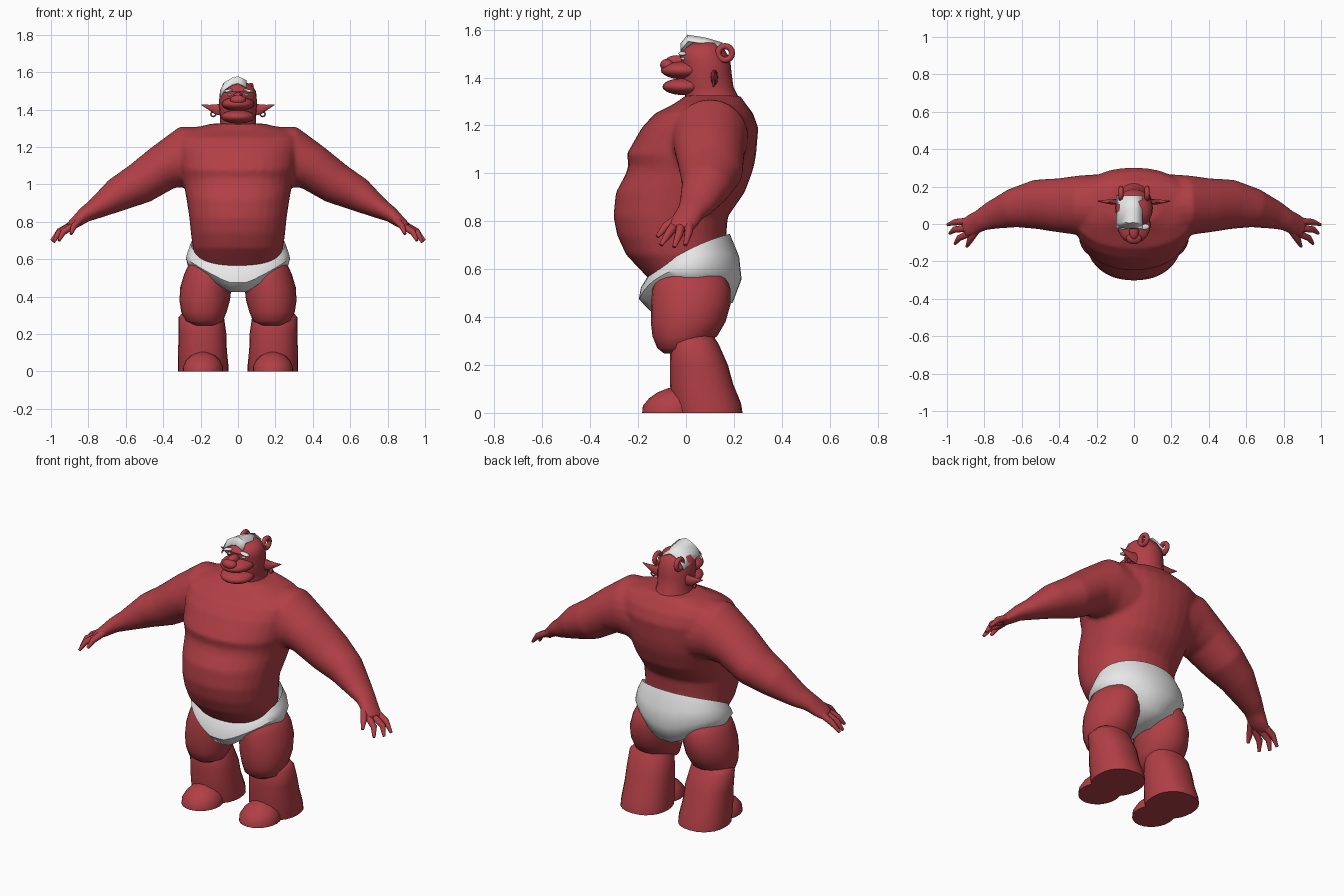
import bpy, bmesh, math
from mathutils import Vector, Matrix

if "Cube" in bpy.data.objects:
    bpy.data.objects.remove(bpy.data.objects["Cube"])


def material(name, rgb):
    m = bpy.data.materials.new(name)
    m.diffuse_color = (*rgb, 1)
    m.use_nodes = True
    m.node_tree.nodes["Principled BSDF"].inputs["Base Color"].default_value = m.diffuse_color
    return m


RED = material("red skin", (0.44, 0.05, 0.06))
WHITE = material("white cloth and hair", (0.8, 0.8, 0.8))


def loft(bm, rings, cap=True):
    rows = [[bm.verts.new(p) for p in r] for r in rings]
    n = len(rows[0])
    for a, b in zip(rows, rows[1:]):
        for i in range(n):
            bm.faces.new((a[i], a[(i + 1) % n], b[(i + 1) % n], b[i]))
    if cap:
        bm.faces.new(rows[0])
        bm.faces.new(rows[-1])


def level(bm, sections, side=1, p=1.0, n=24):
    """Stack of flat ovals: z, centre x, half width, front y, back y."""
    rings = []
    for z, cx, rx, yf, yb in sections:
        ring = []
        for i in range(n):
            a = math.tau * i / n
            c, s = math.cos(a), math.sin(a)
            c, s = (math.copysign(abs(v) ** p, v) for v in (c, s))
            ring.append((side * (cx + rx * c), (yf + yb) / 2 + (yb - yf) / 2 * s, z))
        rings.append(ring)
    loft(bm, rings)


def tube(bm, path, side=1, n=16):
    """Oval tube along a path: x, y, z, radius along y, radius across."""
    pts = [Vector(q[:3]) for q in path]
    rings = []
    for i, q in enumerate(path):
        t = (pts[min(i + 1, len(pts) - 1)] - pts[max(i - 1, 0)]).normalized()
        u = Vector((0, 1, 0))
        u = (u - t * u.dot(t)).normalized()
        v = t.cross(u)
        ring = []
        for k in range(n):
            a = math.tau * k / n
            w = pts[i] + u * q[3] * math.cos(a) + v * q[4] * math.sin(a)
            ring.append((side * w.x, w.y, w.z))
        rings.append(ring)
    loft(bm, rings)


def blob(bm, centre, radii, turn=0):
    m = Matrix.Translation(centre) @ Matrix.Rotation(turn, 4, 'Y') @ Matrix.Diagonal((*radii, 1))
    bmesh.ops.create_uvsphere(bm, u_segments=20, v_segments=12, radius=1, matrix=m)


def ring_x(bm, centre, big, small, axis='X', n=16):
    """Small closed hoop around the x or y axis."""
    rows = []
    for i in range(n + 1):
        a = math.tau * i / n
        row = []
        for k in range(8):
            b = math.tau * k / 8
            r = big + small * math.cos(b)
            h, p, q = small * math.sin(b), r * math.cos(a), r * math.sin(a)
            d = Vector((h, p, q)) if axis == 'X' else Vector((p, h, q))
            row.append(Vector(centre) + d)
        rows.append(row)
    loft(bm, rows, cap=False)
    bmesh.ops.remove_doubles(bm, verts=bm.verts, dist=1e-5)


def make(name, bm, mat, voxel=0, smooth=4):
    bmesh.ops.recalc_face_normals(bm, faces=bm.faces)
    me = bpy.data.meshes.new(name)
    bm.to_mesh(me)
    bm.free()
    me.materials.append(mat)
    me.shade_smooth()
    me.set_sharp_from_angle(angle=math.radians(50))
    ob = bpy.data.objects.new(name, me)
    bpy.context.collection.objects.link(ob)
    if voxel:
        r = ob.modifiers.new("blend", 'REMESH')
        r.mode, r.voxel_size, r.use_smooth_shade = 'VOXEL', voxel, True
        s = ob.modifiers.new("soften", 'SMOOTH')
        s.factor, s.iterations = 0.5, smooth
    return ob


# Torso with arms and palms, blended into one skin
bm = bmesh.new()
level(bm, [(.50, 0, .16, -.10, .12), (.57, 0, .21, -.165, .16), (.66, 0, .242, -.25, .17),
           (.74, 0, .252, -.287, .168), (.82, 0, .26, -.303, .175), (.92, 0, .275, -.293, .245),
           (1.0, 0, .29, -.25, .275), (1.035, 0, .30, -.24, .285), (1.08, 0, .31, -.248, .293),
           (1.19, 0, .33, -.185, .302), (1.25, 0, .33, -.13, .28), (1.29, 0, .29, -.05, .25),
           (1.325, 0, .14, .0, .225)], p=.9, n=32)
for s in (1, -1):
    tube(bm, [(.12, .10, 1.13, .17, .18), (.29, .10, 1.145, .16, .165), (.40, .10, 1.09, .145, .125),
              (.525, .105, 1.005, .132, .112), (.645, .085, .945, .105, .092),
              (.765, .045, .868, .075, .055), (.82, .02, .838, .06, .042),
              (.865, -.005, .80, .06, .032), (.91, -.022, .77, .052, .02)], s, 24)
make("torso_and_arms", bm, RED, .012, 5)

# Fingers and thumbs
for s, label in ((1, "left"), (-1, "right")):
    bm = bmesh.new()
    for path in ([(.88, .015, .79), (.955, .01, .75), (.997, -.003, .70)],
                 [(.88, -.02, .785), (.96, -.03, .742), (.985, -.05, .692)],
                 [(.87, -.045, .785), (.935, -.075, .745), (.957, -.105, .70)],
                 [(.84, -.03, .815), (.878, -.088, .775), (.893, -.12, .735)]):
        tube(bm, [(*q, r, r) for q, r in zip(path, (.02, .017, .008))], s, 10)
    make(label + "_fingers", bm, RED)

# Legs: thigh, shin, toe cap
for s, label in ((1, "left"), (-1, "right")):
    bm = bmesh.new()
    level(bm, [(.247, .18, .05, -.09, -.01), (.27, .18, .10, -.12, .06), (.32, .182, .122, -.14, .13),
               (.38, .178, .135, -.147, .165), (.45, .172, .137, -.147, .185),
               (.52, .16, .128, -.14, .185), (.57, .15, .115, -.125, .165), (.61, .14, .06, -.06, .10)], s)
    make(label + "_thigh", bm, RED)
    bm = bmesh.new()
    level(bm, [(.32, .19, .10, -.04, .115), (.29, .197, .122, -.065, .135), (.20, .19, .128, -.067, .175),
               (.12, .19, .13, -.067, .197), (.04, .187, .135, -.06, .23), (0, .187, .135, -.05, .236)], s, .9)
    make(label + "_shin", bm, RED)
    bm = bmesh.new()
    level(bm, [(0, .187, .108, -.183, .06), (.03, .187, .106, -.18, .06), (.06, .187, .09, -.155, .05),
               (.085, .187, .065, -.12, .03), (.103, .187, .025, -.075, .0)], s)
    make(label + "_toe", bm, RED)

# Briefs: tilted waistband, high leg line at the sides, deep crotch
bm = bmesh.new()
rows, n = [], 40
for rx, yf, yb, t in ((.252, -.158, .183, 0), (.268, -.188, .222, .33), (.279, -.197, .232, .66),
                      (.268, -.15, .195, 1), (.08, -.09, .10, 2)):
    row = []
    for i in range(n):
        a = math.tau * i / n
        c, d = math.cos(a), math.sin(a)
        top = .682 + .087 * d - .022 * d * d
        low = (.425 if d < 0 else .46)
        low += (.565 - low) * min(1, max(0, (abs(.268 * c) - .05) / .2))
        z = top + (low - top) * t if t <= 1 else .425
        row.append((rx * c, (yf + yb) / 2 + (yb - yf) / 2 * d, z))
    rows.append(row)
loft(bm, rows, cap=False)
bm.verts.ensure_lookup_table()
bm.faces.new(bm.verts[-n:])
make("briefs", bm, WHITE)

# Head: neck and skull, muzzle, jaw, nose
bm = bmesh.new()
level(bm, [(1.25, 0, .14, .0, .25), (1.31, 0, .095, .0, .224), (1.36, 0, .095, -.015, .198),
           (1.42, 0, .101, -.02, .19), (1.47, 0, .1, -.022, .185), (1.498, 0, .096, -.028, .172),
           (1.525, 0, .08, .0, .155), (1.546, 0, .045, .03, .125)])
make("skull", bm, RED)
bm = bmesh.new()
blob(bm, (0, -.005, 1.43), (.088, .10, .038))
blob(bm, (0, -.078, 1.452), (.042, .03, .026))
blob(bm, (0, -.04, 1.468), (.026, .045, .025))
make("muzzle", bm, RED)
bm = bmesh.new()
blob(bm, (0, -.005, 1.362), (.09, .093, .036))
make("jaw", bm, RED)

# Brows and eyes
bm = bmesh.new()
for s in (1, -1):
    blob(bm, (s * .055, -.015, 1.5), (.028, .016, .008), s * .2)
    blob(bm, (s * .045, -.012, 1.478), (.012, .009, .006))
make("brows_and_eyes", bm, WHITE)

# Ears, earrings and curled knobs at the back of the head
for s, label in ((1, "left"), (-1, "right")):
    bm = bmesh.new()
    tube(bm, [(.08, .118, 1.40, .016, .036), (.12, .118, 1.402, .014, .028),
              (.155, .12, 1.413, .009, .014), (.195, .122, 1.426, .002, .002)], s, 10)
    make(label + "_ear", bm, RED)
    bm = bmesh.new()
    ring_x(bm, (s * .132, .115, 1.376), .013, .004, 'Y')
    make(label + "_earring", bm, RED)
    bm = bmesh.new()
    ring_x(bm, (s * .07, .163, 1.502), .029, .013)
    make(label + "_curl", bm, RED)

# Swept sheet of hair
bm = bmesh.new()
curve = [(-.092, 1.503), (-.07, 1.543), (-.03, 1.567), (0, 1.575), (.045, 1.553)]
rows = [[bm.verts.new((x, y, z + dz)) for x, z in curve]
        for y, dz in ((-.02, -.035), (.008, 0), (.08, -.012), (.152, -.033))]
for a, b in zip(rows, rows[1:]):
    for i in range(len(curve) - 1):
        bm.faces.new((a[i], a[i + 1], b[i + 1], b[i]))
hair = make("hair", bm, WHITE)
m = hair.modifiers.new("thickness", 'SOLIDIFY')
m.thickness, m.offset = .008, 0
